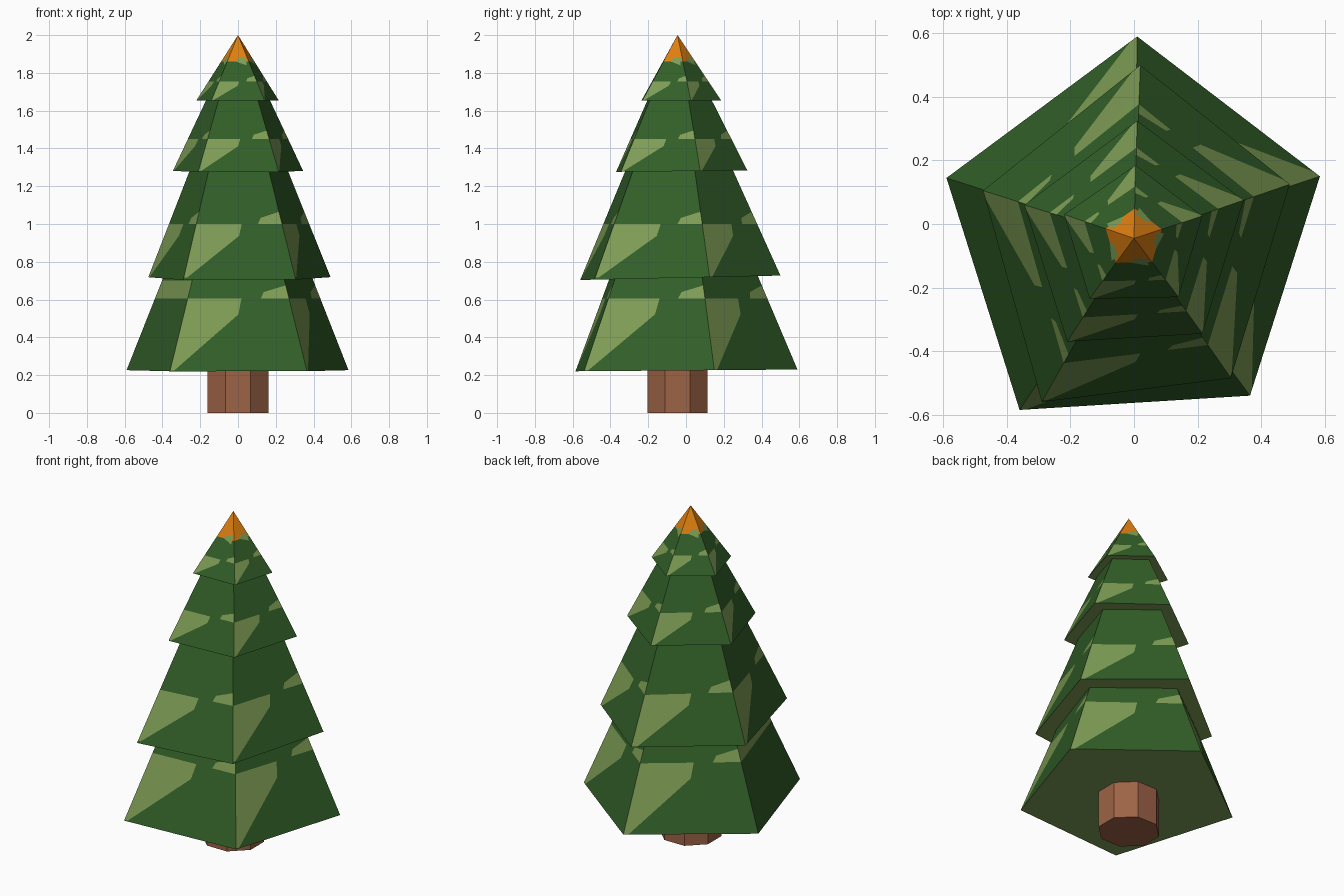
import bpy, bmesh, math
from mathutils import Vector

if "Cube" in bpy.data.objects:
    bpy.data.objects.remove(bpy.data.objects["Cube"])


def material(name, rgb):
    m = bpy.data.materials.new(name)
    lin = [(c / 255 / 12.92 if c < 11 else ((c / 255 + 0.055) / 1.055) ** 2.4) for c in rgb]
    m.diffuse_color = (*lin, 1)
    m.use_nodes = True
    m.node_tree.nodes["Principled BSDF"].inputs["Base Color"].default_value = m.diffuse_color
    return m


GREEN = material("dark_green", (50, 95, 40))
LIGHT = material("light_green", (126, 157, 85))
ORANGE = material("orange", (222, 127, 15))
BROWN = material("bark_brown", (157, 99, 70))

AXIS_Y = -0.045
# tiers: base height, tilt along y, top-ring scale, patch top height, small patch height, base corners
TIERS = [
    (0.225, 0.008, 0.67, 0.605, 0.07,
     [(-.36, -.585), (.365, -.54), (.585, .15), (.01, .59), (-.59, .145)]),
    (0.716, 0.022, 0.54, 1.0, 0.065,
     [(-.29, -.56), (.305, -.485), (.49, .125), (.02, .50), (-.475, .105)]),
    (1.28, 0.01, 0.49, 1.45, 0.045,
     [(-.21, -.37), (.215, -.345), (.345, .075), (.01, .325), (-.345, .06)]),
    (1.655, 0.0, 0.0, 1.755, 0.03,
     [(-.14, -.235), (.14, -.23), (.215, .025), (.005, .185), (-.22, .03)]),
]


def ring(i, scale, level):
    """Corners of tier i scaled about the trunk axis, on the base plane of tier 'level'."""
    out = []
    for x, y in TIERS[i][5]:
        px, py = x * scale, AXIS_Y + (y - AXIS_Y) * scale
        z = TIERS[level][0] + TIERS[level][1] * py if level < len(TIERS) else 2.0
        out.append(Vector((px, py, z)))
    return out


def paint(bm, layer, side, pts, mat):
    """Cut a convex patch into one side of a tier and colour it."""
    centre = sum(pts, Vector()) / len(pts)
    normal = next(f for f in bm.faces if f[layer] == side).normal.copy()
    planes = []
    for a, b in zip(pts, pts[1:] + pts[:1]):
        n = (b - a).cross(normal).normalized()
        if n.dot(centre - a) < 0:
            n = -n
        planes.append((a, n))
        faces = [f for f in bm.faces if f[layer] == side]
        edges = {e for f in faces for e in f.edges}
        verts = {v for f in faces for v in f.verts}
        bmesh.ops.bisect_plane(bm, geom=list(verts) + list(edges) + faces,
                               dist=1e-5, plane_co=a, plane_no=n)
    for f in bm.faces:
        if f[layer] == side:
            c = f.calc_center_median()
            if all(n.dot(c - a) > 0 for a, n in planes):
                f.material_index = mat


def finish(bm, name, mats):
    me = bpy.data.meshes.new(name)
    bm.to_mesh(me)
    bm.free()
    for m in mats:
        me.materials.append(m)
    ob = bpy.data.objects.new(name, me)
    bpy.context.collection.objects.link(ob)
    return ob


# foliage tiers
for i, (z0, tilt, scale, ztop, small, _) in enumerate(TIERS):
    bm = bmesh.new()
    layer = bm.faces.layers.int.new("side")
    low, high = ring(i, 1, i), ring(i, scale, i + 1)
    last = scale == 0
    lv = [bm.verts.new(p) for p in low]
    hv = [bm.verts.new(high[0])] * 5 if last else [bm.verts.new(p) for p in high]
    for k in range(5):
        j = (k + 1) % 5
        corners = [lv[k], lv[j], hv[j]] + ([] if last else [hv[k]])
        bm.faces.new(corners)[layer] = k + 1
    # underside: closed at the bottom tier, a lip on the others
    if i == 0:
        bm.faces.new(lv[::-1]).material_index = 1
    else:
        iv = [bm.verts.new(p) for p in ring(i - 1, TIERS[i - 1][2], i)]
        for k in range(5):
            j = (k + 1) % 5
            bm.faces.new([lv[j], lv[k], iv[k], iv[j]]).material_index = 1
    bm.normal_update()

    # light patches, and the orange tip on the top tier
    h = ztop - z0
    big = [(0, z0), (0, ztop), (.53, ztop), (.5, ztop - .22 * h), (.03, z0)]
    corner = [(.72, ztop), (.76, ztop + small * .5), (1, ztop + small), (1, ztop)]
    for k in range(5):
        j = (k + 1) % 5

        def at(u, z):
            a = low[k].lerp(high[k], (z - low[k].z) / (high[k].z - low[k].z))
            b = low[j].lerp(high[j], (z - low[j].z) / (high[j].z - low[j].z))
            return a.lerp(b, u)

        patches = [(big, 1), (corner, 1)]
        if i == 0 and k == 4:
            patches = [([(0, ztop), (1, ztop), (1, .70), (0, .70)], 1)]
        if last:
            patches += [([(0, 1.86), (1, 1.86), (.5, 1.9999)], 2),
                        ([(.4, 1.86), (.55, 1.882), (.95, 1.882), (.85, 1.84)], 1)]
        for shape, mat in patches:
            if mat == 2:
                pts = [at(0, 1.86), at(1, 1.86), high[0].copy()]
            else:
                pts = [at(u, z) for u, z in shape]
            paint(bm, layer, k + 1, pts, mat)
    bm.faces.layers.int.remove(layer)
    finish(bm, f"foliage_tier_{i + 1}", [GREEN, LIGHT, ORANGE] if last else [GREEN, LIGHT])

# trunk
bm = bmesh.new()
bmesh.ops.create_cone(bm, cap_ends=True, segments=8, radius1=0.173, radius2=0.173, depth=0.226)
for v in bm.verts:
    a = math.atan2(v.co.y, v.co.x)
    a = (math.floor(a / (math.pi / 4) + 0.01) + 0.5) * math.pi / 4
    v.co = (0.176 * math.cos(a), AXIS_Y + 0.171 * math.sin(a), v.co.z + 0.113)
finish(bm, "trunk", [BROWN])
